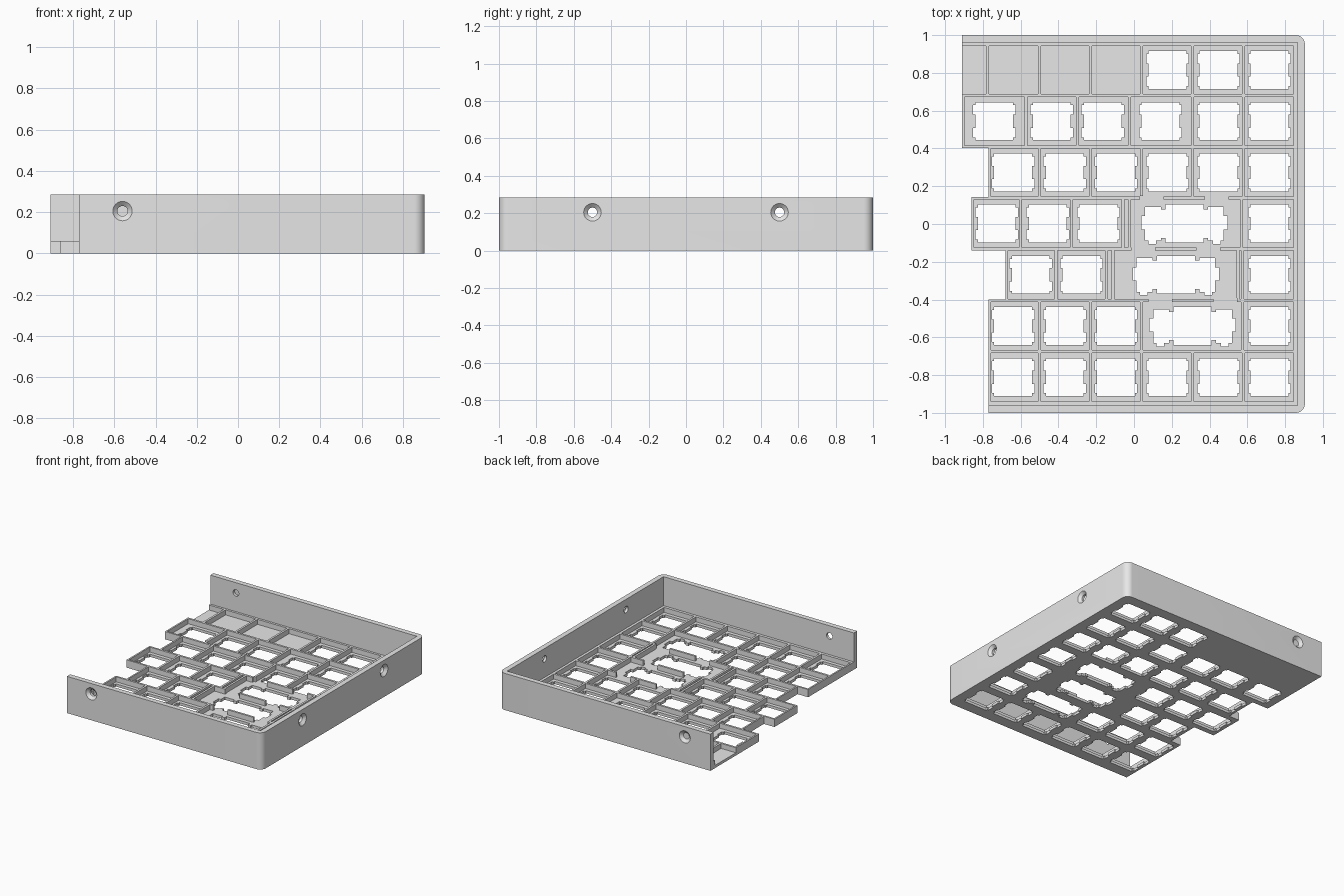
import bpy, bmesh, math
from mathutils import Vector, Matrix

if "Cube" in bpy.data.objects:
    bpy.data.objects.remove(bpy.data.objects["Cube"], do_unlink=True)

grey = bpy.data.materials.new("plain grey")
grey.use_nodes = True
grey.diffuse_color = (0.8, 0.8, 0.8, 1)
grey.node_tree.nodes["Principled BSDF"].inputs["Base Color"].default_value = grey.diffuse_color

PITCH, RIB = 0.271, 0.008        # key spacing, half rib width
PLATE, RIB_TOP, WALL_TOP = 0.021, 0.06, 0.285
INNER_X, INNER_Y = 0.865, 0.96   # inside faces of the walls


def finish(bm, name):
    bmesh.ops.recalc_face_normals(bm, faces=bm.faces)
    mesh = bpy.data.meshes.new(name)
    bm.to_mesh(mesh)
    bm.free()
    mesh.materials.append(grey)
    obj = bpy.data.objects.new(name, mesh)
    bpy.context.collection.objects.link(obj)
    return obj


def add_prism(bm, points, low, high):
    face = bm.faces.new([bm.verts.new((x, y, low)) for x, y in points])
    top = bmesh.ops.extrude_face_region(bm, geom=[face])["geom"]
    verts = [v for v in top if isinstance(v, bmesh.types.BMVert)]
    bmesh.ops.translate(bm, verts=verts, vec=(0, 0, high - low))


def prisms(name, outlines, low, high):
    bm = bmesh.new()
    for points in outlines:
        add_prism(bm, points, low, high)
    return finish(bm, name)


def box(x0, x1, y0, y1):
    return [(x0, y0), (x1, y0), (x1, y1), (x0, y1)]


def mirrored(half, cx, cy):
    full = half + [(-x, y) for x, y in reversed(half)]
    return [(cx + x, cy + y) for x, y in full]


def cut(target, cutter):
    cutter.hide_render = True
    mod = target.modifiers.new("cut", "BOOLEAN")
    mod.operation, mod.solver, mod.object = "DIFFERENCE", "EXACT", cutter
    bpy.context.view_layer.objects.active = target
    bpy.ops.object.modifier_apply(modifier=mod.name)
    bpy.data.objects.remove(cutter, do_unlink=True)


# Right halves of the switch opening and of the wide stabilised opening
upper = [(.1, .1), (.1, .085), (.112, .085), (.112, .035), (.1, .035)]
switch = upper + [(x, -y) for x, y in reversed(upper)]
wide = [(.1, .1), (.1, .075), (.125, .075), (.125, .088), (.208, .088),
        (.208, .04), (.228, .04), (.228, -.03), (.208, -.03), (.208, -.09),
        (.19, -.09), (.19, -.108), (.15, -.108), (.15, -.09), (.125, -.09),
        (.125, -.075), (.1, -.075), (.1, -.1)]

# Rows from back to front: left end, rib positions, switch centres, wide key
COLS = [-.5, -.23, .04, .31, .58]
KEYS = [-.64, -.367, -.095, .177, .447, .717]
rows = [
    (-.91, [-.775] + COLS, KEYS[3:], None),
    (-.91, [-.573, -.3, -.025, .31, .58], [-.74, -.435, -.165, .14] + KEYS[4:], None),
    (-.77, COLS, KEYS, None),
    (-.86, [-.6, -.33, -.058, -.025, .57], [-.727, -.457, -.188] + KEYS[5:], .267),
    (-.68, [-.413, -.145, -.11, .55, .575], [-.547, -.278] + KEYS[5:], .222),
    (-.77, COLS[:3] + [.575], KEYS[:3] + KEYS[5:], .31),
    (-.77, COLS, KEYS, None),
]

pockets, openings, gaps, left_edge = [], [], [], []
for i, (left, ribs, keys, wide_x) in enumerate(rows):
    cy = 0.815 - i * PITCH
    top, bottom = cy + PITCH / 2, cy - PITCH / 2
    # stepped left edge, the longer row keeping its rib
    if i == 0:
        left_edge.append((left, INNER_Y))
    if i + 1 < len(rows):
        nxt = rows[i + 1][0]
        if nxt != left:
            step = bottom + (0.006 if nxt < left else -0.006)
            left_edge += [(left, step), (nxt, step)]
    else:
        left_edge.append((left, -INNER_Y))
    # pockets between the ribs; the back row is open on its left
    first = left - 0.05 if i == 0 else left + 0.004
    edges = [first] + ribs + [0.853]
    for a, b in zip(edges, edges[1:]):
        pockets.append(box(a + RIB, b - RIB, bottom + RIB, top - RIB))
    openings += [mirrored(switch, x, cy) for x in keys]
    if wide_x is not None:
        openings.append(mirrored(wide, wide_x, cy))
        for side in (-1, 1):
            c = wide_x + side * 0.172
            gaps.append(box(c - .062, c + .062, top - .012, top + .012))

# Key plate with raised ribs
outline = left_edge + [(INNER_X, -INNER_Y), (INNER_X, INNER_Y)]
key_plate = prisms("key_plate", [outline], 0, RIB_TOP)
cut(key_plate, prisms("pocket_cutter", pockets, PLATE, 0.1))
cut(key_plate, prisms("gap_cutter", gaps, PLATE, 0.1))
cut(key_plate, prisms("opening_cutter", openings, -0.05, 0.05))

# Three-sided wall with rounded outer corners
OUT_X, RADIUS, STEPS = 0.905, 0.05, 10


def corner(sign):
    cx, cy = OUT_X - RADIUS, sign * (1 - RADIUS)
    angles = [math.pi / 2 * k / STEPS for k in range(STEPS + 1)]
    return [(cx + RADIUS * math.cos(a), cy + sign * RADIUS * math.sin(a)) for a in angles]


path = [(-.77, -1)] + corner(-1)[::-1] + corner(1) + [(-.91, 1), (-.91, INNER_Y),
        (INNER_X, INNER_Y), (INNER_X, -INNER_Y), (-.77, -INNER_Y)]
wall = prisms("outer_wall", [path], 0, WALL_TOP)

# Countersunk screw holes: point on the outer face and outward direction
HOLE_Z = 0.205
holes = [((-.56, -1), (0, -1)), ((-.69, 1), (0, 1)),
         ((OUT_X, .5), (1, 0)), ((OUT_X, -.5), (1, 0))]
for (x, y), (dx, dy) in holes:
    out = Vector((dx, dy, 0))
    turn = out.to_track_quat("Z", "Y").to_matrix().to_4x4()
    for r_in, r_out, depth, shift in ((.025, .025, .2, 0), (.025, .069, .04, 0)):
        bm = bmesh.new()
        place = Matrix.Translation(Vector((x, y, HOLE_Z)) + out * shift) @ turn
        bmesh.ops.create_cone(bm, cap_ends=True, segments=32, radius1=r_in,
                              radius2=r_out, depth=depth, matrix=place)
        cut(wall, finish(bm, "screw_cutter"))

# Smooth the rounded corners and holes, keep edges sharp
bpy.ops.object.select_all(action="DESELECT")
for obj in (wall, key_plate):
    obj.select_set(True)
bpy.context.view_layer.objects.active = wall
bpy.ops.object.shade_smooth_by_angle(angle=math.radians(30))
